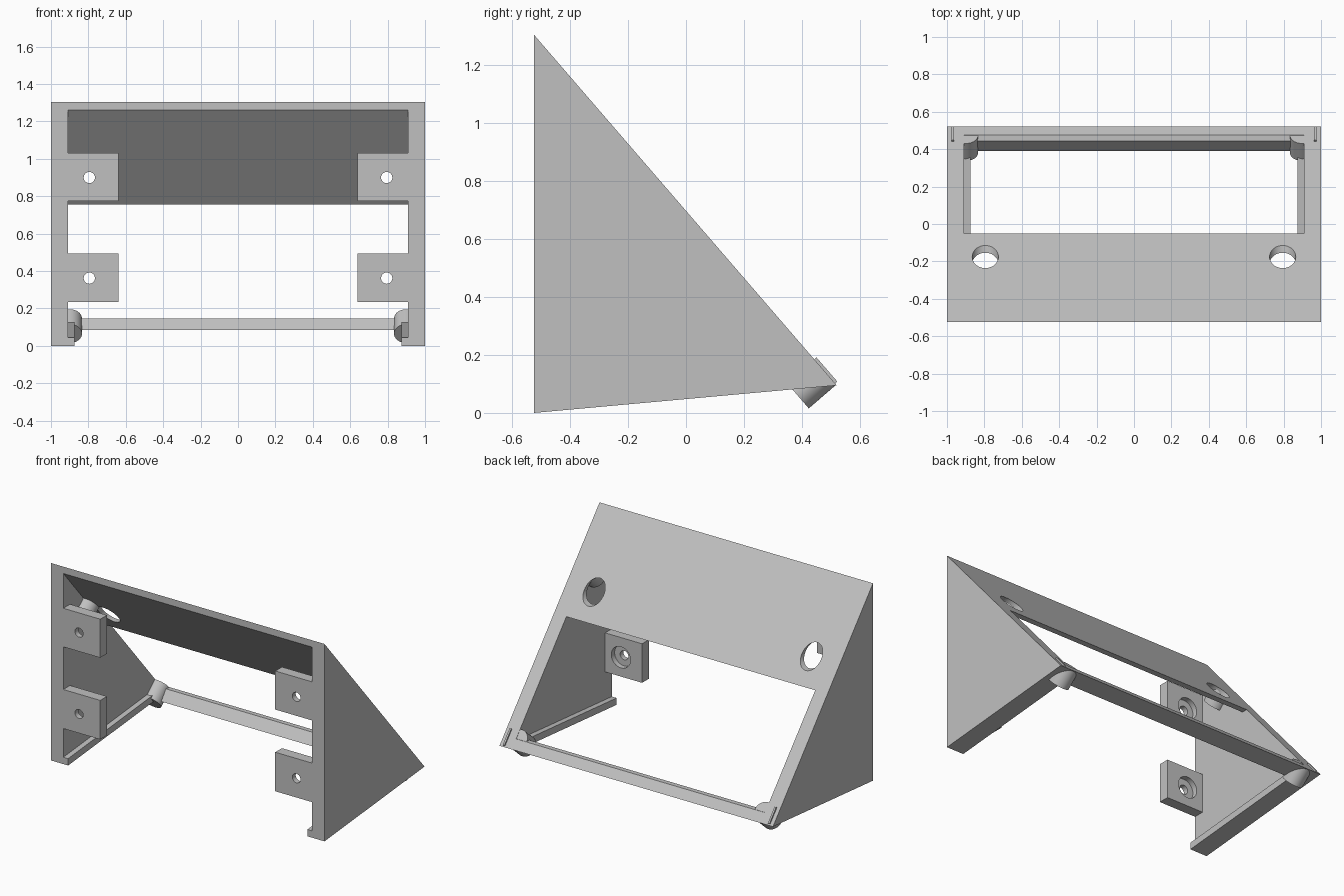
import bpy, bmesh
from math import radians
from mathutils import Vector, Matrix

cube = bpy.data.objects.get("Cube")
if cube:
    bpy.data.objects.remove(cube, do_unlink=True)

grey = bpy.data.materials.new("light_grey")
grey.use_nodes = True
grey.diffuse_color = (0.53, 0.53, 0.53, 1)
grey.node_tree.nodes["Principled BSDF"].inputs["Base Color"].default_value = grey.diffuse_color

# Key corners of the wedge in the y-z plane
FRONT, TOP, TIP = -0.525, 1.305, (0.52, 0.095)
ridge = Vector((0, FRONT, TOP))
slope = (Vector((0, *TIP)) - ridge).normalized()
normal = Vector((0, -slope.z, slope.y))
WALL = 0.91


def finish(name, bm):
    bmesh.ops.recalc_face_normals(bm, faces=bm.faces)
    mesh = bpy.data.meshes.new(name)
    bm.to_mesh(mesh)
    bm.free()
    mesh.materials.append(grey)
    ob = bpy.data.objects.new(name, mesh)
    bpy.context.collection.objects.link(ob)
    return ob


def extrude(name, profile, x0, x1):
    """Extrude a y-z profile along x."""
    bm = bmesh.new()
    face = bm.faces.new([bm.verts.new((x0, y, z)) for y, z in profile])
    out = bmesh.ops.extrude_face_region(bm, geom=[face])
    moved = [v for v in out["geom"] if isinstance(v, bmesh.types.BMVert)]
    bmesh.ops.translate(bm, verts=moved, vec=(x1 - x0, 0, 0))
    return finish(name, bm)


def rod(name, start, end, radius):
    """Cylinder between two points."""
    start, end = Vector(start), Vector(end)
    axis = end - start
    turn = axis.to_track_quat("Z", "Y").to_matrix().to_4x4()
    bm = bmesh.new()
    bmesh.ops.create_cone(bm, cap_ends=True, segments=48, radius1=radius, radius2=radius,
                          depth=axis.length, matrix=Matrix.Translation((start + end) / 2) @ turn)
    return finish(name, bm)


def select(ob):
    bpy.ops.object.select_all(action="DESELECT")
    ob.select_set(True)
    bpy.context.view_layer.objects.active = ob


def cut(ob, cutter):
    cutter.hide_render = True
    mod = ob.modifiers.new("hole", "BOOLEAN")
    mod.operation, mod.solver, mod.object = "DIFFERENCE", "EXACT", cutter
    select(ob)
    bpy.ops.object.modifier_apply(modifier=mod.name)
    bpy.data.objects.remove(cutter, do_unlink=True)


def smooth(ob):
    select(ob)
    bpy.ops.object.shade_smooth_by_angle(angle=radians(30))


# Sloping panel above the opening, and the bar below it
panel = extrude("sloping_panel", [(FRONT, TOP), (-0.05, 0.755), (-0.089, 0.755), (FRONT, 1.26)], -WALL, WALL)
extrude("rear_bar", [(0.39, 0.084), (0.443, 0.147), (0.475, 0.147), TIP], -WALL, WALL)

HOLE_X = 0.795
for side, label in ((1, "left"), (-1, "right")):
    # Triangular side wall with an inward lip along its lower edge
    extrude(label + "_side_wall", [(FRONT, 0), (FRONT, TOP), TIP], side * WALL, side)
    extrude(label + "_bottom_lip", [(FRONT, 0), (FRONT, 0.045), (0.46, 0.135), TIP], side * 0.875, side * WALL)

    # Mounting tabs with a countersunk screw hole
    for level, z0, z1, hole_z in (("upper", 0.775, 1.03, 0.9), ("lower", 0.235, 0.493, 0.362)):
        back = FRONT + 0.07
        tab = extrude(f"{label}_{level}_tab", [(FRONT, z0), (FRONT, z1), (back, z1), (back, z0)],
                      side * 0.64, side * WALL)
        x = side * HOLE_X
        cut(tab, rod("screw_cutter", (x, -0.7, hole_z), (x, -0.3, hole_z), 0.03))
        cut(tab, rod("bore_cutter", (x, back - 0.035, hole_z), (x, -0.3, hole_z), 0.07))
        smooth(tab)

    # Screwdriver access hole through the panel
    cut(panel, rod("access_cutter", (side * HOLE_X, -0.4, 0.9), (side * HOLE_X, 0.1, 0.9), 0.07))

    # Posts set square to the slope
    for level, along, near, far in (("upper", 0.42, 0.015, 0.12), ("lower", 1.53, 0.002, 0.125)):
        base = ridge + slope * along + Vector((side * 0.9, 0, 0))
        smooth(rod(f"{label}_{level}_post", base - normal * near, base - normal * far, 0.066))

    # Thin rib standing just proud of the slope
    corners = [ridge + slope * s + normal * d for s, d in ((1.48, -0.01), (1.59, -0.01), (1.59, 0.01), (1.48, 0.01))]
    extrude(label + "_rib", [(c.y, c.z) for c in corners], side * 0.963, side * 0.975)

smooth(panel)
